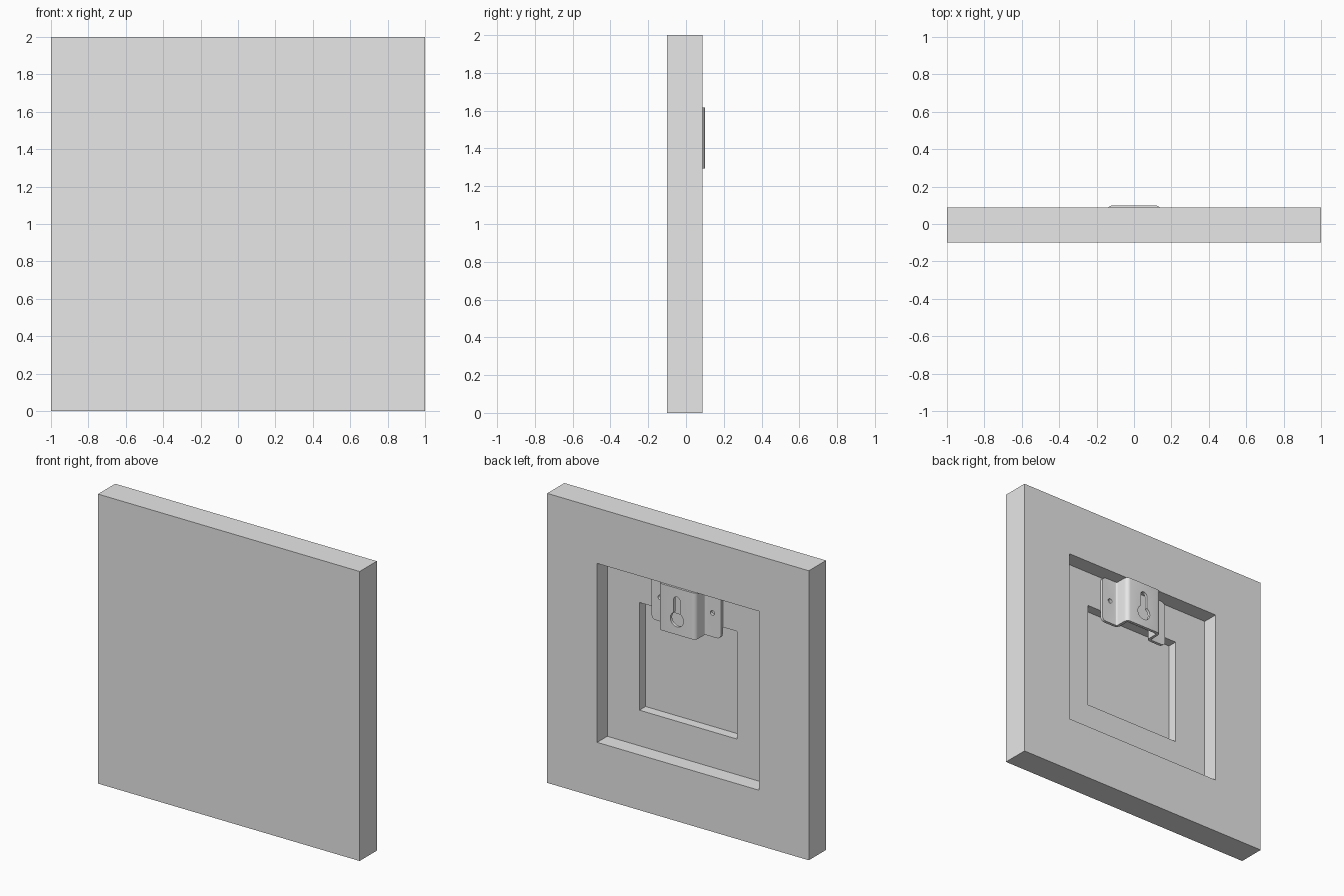
import bpy, bmesh
from math import sin, cos, acos, radians, pi

if "Cube" in bpy.data.objects:
    bpy.data.objects.remove(bpy.data.objects["Cube"])

GREY = (0.8, 0.8, 0.8, 1)
grey = bpy.data.materials.new("light_grey")
grey.use_nodes = True
grey.diffuse_color = GREY
grey.node_tree.nodes["Principled BSDF"].inputs["Base Color"].default_value = GREY


def make_object(name, bm):
    bmesh.ops.recalc_face_normals(bm, faces=bm.faces[:])
    mesh = bpy.data.meshes.new(name)
    bm.to_mesh(mesh)
    bm.free()
    mesh.materials.append(grey)
    obj = bpy.data.objects.new(name, mesh)
    bpy.context.collection.objects.link(obj)
    return obj


def activate(obj):
    bpy.ops.object.select_all(action='DESELECT')
    obj.select_set(True)
    bpy.context.view_layer.objects.active = obj


def arc(cx, cz, r, start, end, steps):
    angles = [start + (end - start) * i / steps for i in range(steps + 1)]
    return [(cx + r * cos(a), cz + r * sin(a)) for a in angles]


def cut(obj, outline, y0, y1):
    """Punch an x-z outline through obj between y0 and y1."""
    bm = bmesh.new()
    face = bm.faces.new([bm.verts.new((x, y0, z)) for x, z in outline])
    new = bmesh.ops.extrude_face_region(bm, geom=[face], use_keep_orig=True)["geom"]
    verts = [g for g in new if isinstance(g, bmesh.types.BMVert)]
    bmesh.ops.translate(bm, verts=verts, vec=(0, y1 - y0, 0))
    cutter = make_object("hole_cutter", bm)
    cutter.hide_render = True
    mod = obj.modifiers.new("hole", 'BOOLEAN')
    mod.operation = 'DIFFERENCE'
    mod.solver = 'EXACT'
    mod.object = cutter
    activate(obj)
    bpy.ops.object.modifier_apply(modifier=mod.name)
    bpy.data.objects.remove(cutter)


# Square panel with two stepped recesses in its back
FRONT, BACK = -0.10, 0.087
STEP, INNER_STEP = 0.11, 0.067
bm = bmesh.new()
bmesh.ops.create_cube(bm, size=2)
for v in bm.verts:
    v.co.y = BACK if v.co.y > 0 else FRONT
    v.co.z += 1
bm.normal_update()
back = max(bm.faces, key=lambda f: f.normal.y)
for border, depth in ((0.382, STEP), (0.246, INNER_STEP)):
    bmesh.ops.inset_individual(bm, faces=[back], thickness=border,
                               use_even_offset=True)
    bmesh.ops.inset_individual(bm, faces=[back], thickness=0)
    bmesh.ops.translate(bm, verts=back.verts[:], vec=(0, -depth, 0))
make_object("panel", bm)

# Hat-shaped hanging bracket of bent sheet metal
THICK = 0.02
low_y = BACK - STEP + THICK / 2
high_y = 0.10 - THICK / 2
BOTTOM, TOP = 1.295, 1.617
HALF, WALL = 0.265, 0.133
half = [(HALF, low_y), (WALL, low_y), (WALL, high_y)]
profile = half + [(-x, y) for x, y in reversed(half)]
bm = bmesh.new()
rows = [[bm.verts.new((x, y, z)) for x, y in profile] for z in (BOTTOM, TOP)]
for i in range(len(profile) - 1):
    bm.faces.new((rows[0][i], rows[0][i + 1], rows[1][i + 1], rows[1][i]))
corners = [v for v in bm.verts if abs(v.co.x) > HALF - 0.01]
bmesh.ops.bevel(bm, geom=corners, offset=0.03, segments=4, profile=0.5,
                affect='VERTICES')
bends = [e for e in bm.edges if len(e.link_faces) == 2]
bmesh.ops.bevel(bm, geom=bends, offset=0.02, segments=5, profile=0.5,
                affect='EDGES')
bracket = make_object("hanging_bracket", bm)
solid = bracket.modifiers.new("thickness", 'SOLIDIFY')
solid.thickness = THICK
solid.offset = 0
activate(bracket)
bpy.ops.object.modifier_apply(modifier=solid.name)

# Keyhole slot in the raised plate
SLOT, HEAD = 0.026, 0.05
mouth = acos(SLOT / HEAD)
keyhole = (arc(0, 1.53, SLOT, 0, pi, 10)
           + arc(0, 1.40, HEAD, pi - mouth, 2 * pi + mouth, 24))
cut(bracket, keyhole, 0.05, 0.15)

# Screw hole in each flange
for side in (1, -1):
    cut(bracket, arc(side * 0.2, 1.46, 0.016, 0, radians(345), 23), -0.06, 0.04)

activate(bracket)
bpy.ops.object.shade_smooth_by_angle(angle=radians(35))
